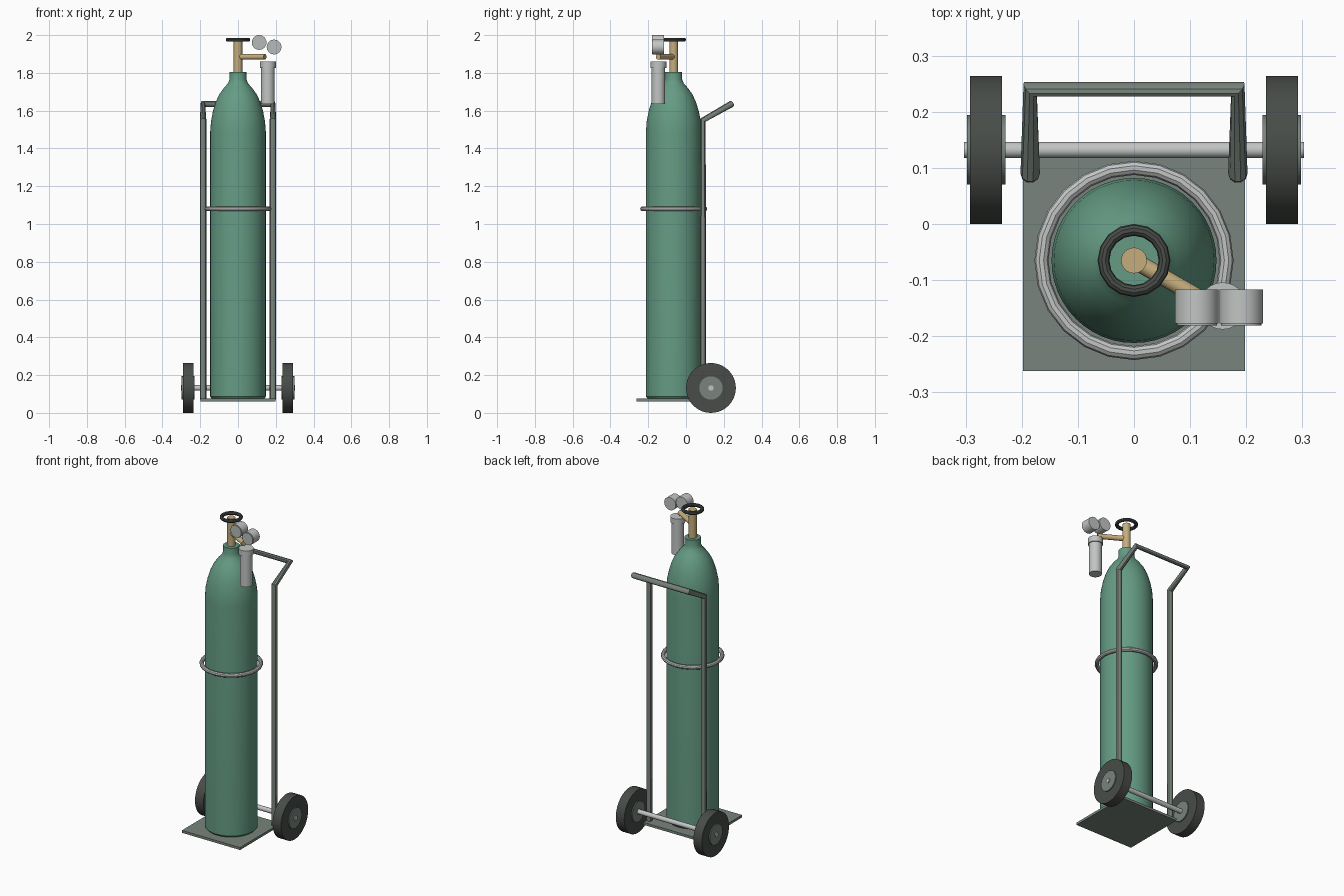
import bpy
import bmesh
from math import radians, cos, sin, tau
from mathutils import Vector

cube = bpy.data.objects.get("Cube")
if cube:
    bpy.data.objects.remove(cube)


def material(name, rgb):
    m = bpy.data.materials.new(name)
    m.use_nodes = True
    m.diffuse_color = (*rgb, 1)
    bsdf = next(n for n in m.node_tree.nodes if n.type == 'BSDF_PRINCIPLED')
    bsdf.inputs["Base Color"].default_value = (*rgb, 1)
    return m


GREEN = material("tank green", (0.13, 0.33, 0.23))
FRAME = material("frame grey", (0.19, 0.23, 0.20))
RUBBER = material("dark rubber", (0.065, 0.073, 0.066))
SILVER = material("silver", (0.54, 0.56, 0.55))
BRASS = material("brass", (0.56, 0.42, 0.20))
DIAL = material("dial grey", (0.46, 0.50, 0.49))

TANK_Y = -0.065
AXLE = 0.132


def finish(name, mat, smooth=True):
    ob = bpy.context.object
    ob.name = name
    ob.data.materials.append(mat)
    if smooth:
        bpy.ops.object.shade_smooth_by_angle(angle=radians(35))
    return ob


def rod(name, start, end, radius, mat, sides=32):
    a, b = Vector(start), Vector(end)
    bpy.ops.mesh.primitive_cylinder_add(
        vertices=sides, radius=radius, depth=(b - a).length, location=(a + b) / 2,
        rotation=(b - a).to_track_quat('Z', 'Y').to_euler())
    return finish(name, mat)


def ring(name, z, major, minor, mat, segments):
    bpy.ops.mesh.primitive_torus_add(
        major_segments=segments, minor_segments=10, major_radius=major,
        minor_radius=minor, location=(0, TANK_Y, z))
    return finish(name, mat)


def lathe(name, profile, x, y, mat, sides=48):
    bm = bmesh.new()
    rings = [[bm.verts.new((x + r * cos(tau * i / sides), y + r * sin(tau * i / sides), z))
              for i in range(sides)] for r, z in profile]
    for low, high in zip(rings, rings[1:]):
        for i in range(sides):
            j = (i + 1) % sides
            bm.faces.new((low[i], low[j], high[j], high[i]))
    bm.faces.new(rings[0][::-1])
    bm.faces.new(rings[-1])
    mesh = bpy.data.meshes.new(name)
    bm.to_mesh(mesh)
    bm.free()
    ob = bpy.data.objects.new(name, mesh)
    bpy.context.collection.objects.link(ob)
    bpy.ops.object.select_all(action='DESELECT')
    ob.select_set(True)
    bpy.context.view_layer.objects.active = ob
    return finish(name, mat)


# Gas tank with rounded shoulder and neck
lathe("tank", [(0.138, 0.075), (0.147, 0.086), (0.147, 1.49), (0.143, 1.545),
               (0.132, 1.60), (0.118, 1.645), (0.10, 1.685), (0.075, 1.72),
               (0.053, 1.745), (0.045, 1.765), (0.045, 1.805)], 0, TANK_Y, GREEN)

# Valve: stem, handwheel and outlet arm
rod("valve_stem", (0, TANK_Y, 1.80), (0, TANK_Y, 1.975), 0.023, BRASS, 24)
ring("handwheel", 1.976, 0.0545, 0.0105, RUBBER, 16)
rod("valve_arm", (0, TANK_Y, 1.885), (0.143, -0.147, 1.885), 0.015, BRASS, 16)

# Regulator body with wider cap
lathe("regulator", [(0.036, 1.635), (0.036, 1.825), (0.042, 1.825), (0.042, 1.86)],
      0.158, -0.146, SILVER, 24)

# Two round gauges facing forward
for side, x, z in (("right", 0.112, 1.961), ("left", 0.191, 1.937)):
    rod(side + "_gauge", (x, -0.177, z), (x, -0.117, z), 0.039, SILVER)
    rod(side + "_gauge_dial", (x, -0.181, z), (x, -0.176, z), 0.036, DIAL)

# Strap around the tank
ring("strap", 1.08, 0.165, 0.0125, SILVER, 24)

# Base plate
bpy.ops.mesh.primitive_cube_add(size=1, location=(0, TANK_Y, 0.0675))
bpy.context.object.scale = (0.395, 0.394, 0.015)
finish("base_plate", FRAME, False)

# Bent tube frame: two uprights and a push handle
curve = bpy.data.curves.new("tube_frame", 'CURVE')
curve.dimensions = '3D'
curve.bevel_depth = 0.0173
curve.bevel_resolution = 3
curve.use_fill_caps = True
half = [(0.185, 0.09, 0.07), (0.185, 0.09, 1.55), (0.185, 0.24, 1.635)]
path = [(-x, y, z) for x, y, z in half] + half[::-1]
spline = curve.splines.new('POLY')
spline.points.add(len(path) - 1)
for point, co in zip(spline.points, path):
    point.co = (*co, 1)
frame = bpy.data.objects.new("tube_frame", curve)
bpy.context.collection.objects.link(frame)
bpy.ops.object.select_all(action='DESELECT')
frame.select_set(True)
bpy.context.view_layer.objects.active = frame
bpy.ops.object.convert(target='MESH')
finish("tube_frame", FRAME)

# Axle and wheels
rod("axle", (-0.303, AXLE, AXLE), (0.303, AXLE, AXLE), 0.0145, SILVER, 12)
for side, s in (("left", 1), ("right", -1)):
    rod(side + "_tyre", (s * 0.235, AXLE, AXLE), (s * 0.292, AXLE, AXLE), 0.132, RUBBER, 40)
    rod(side + "_hub", (s * 0.229, AXLE, AXLE), (s * 0.298, AXLE, AXLE), 0.062, FRAME, 24)
